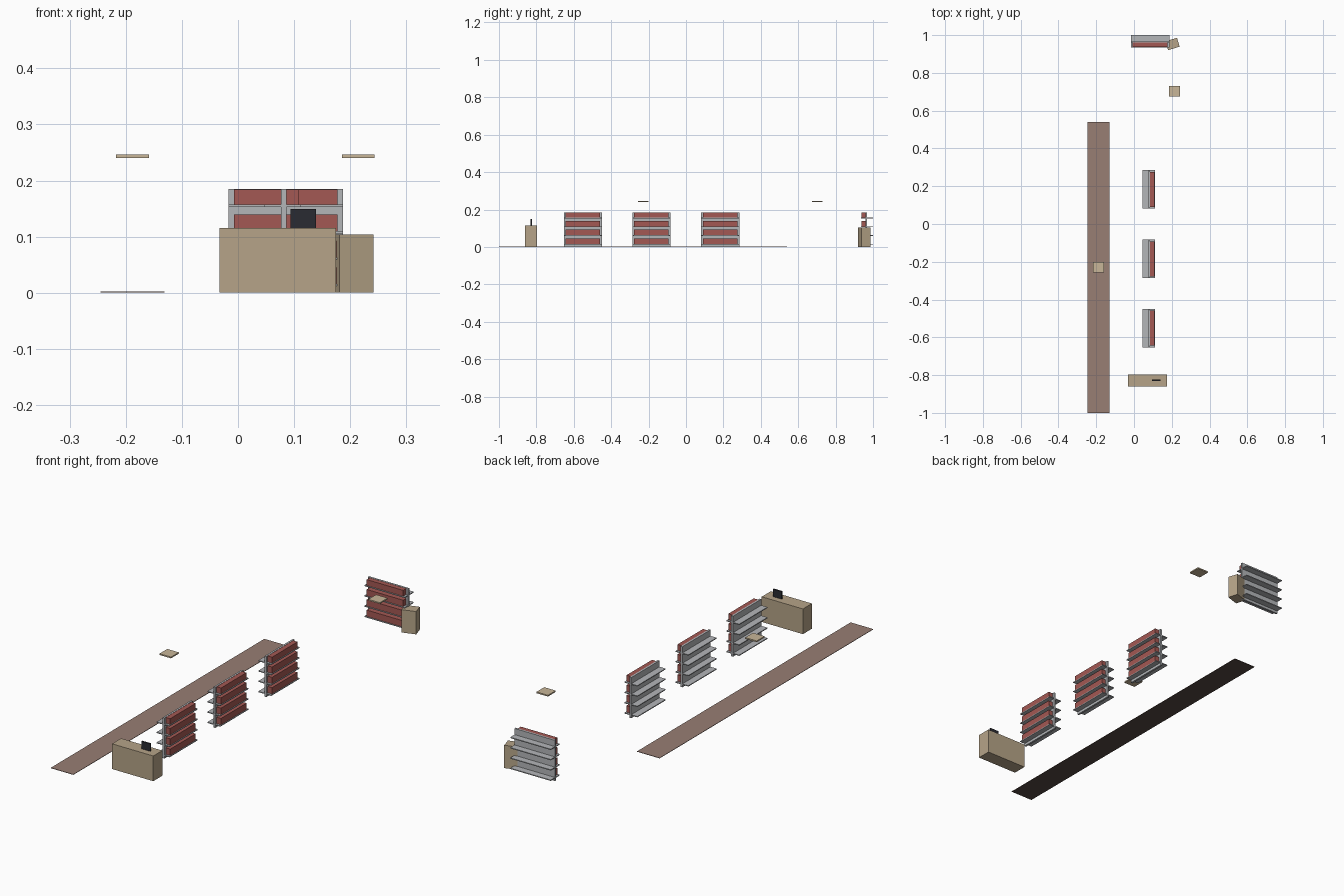
import bpy, bmesh, math
from mathutils import Matrix, Vector

cube = bpy.data.objects.get("Cube")
if cube:
    bpy.data.objects.remove(cube, do_unlink=True)


def linear(c):
    c /= 255
    return c / 12.92 if c <= 0.04045 else ((c + 0.055) / 1.055) ** 2.4


def material(name, *rgb):
    mat = bpy.data.materials.new(name)
    mat.use_nodes = True
    colour = [linear(c) for c in rgb] + [1]
    mat.diffuse_color = colour
    mat.node_tree.nodes["Principled BSDF"].inputs["Base Color"].default_value = colour
    return mat


tan = material("tan wood", 182, 164, 136)
pale_tan = material("pale tan", 200, 182, 152)
grey = material("shelf grey", 180, 182, 185)
red = material("goods red", 164, 88, 83)
brown = material("carpet brown", 152, 126, 116)
underside = material("dark underlay", 85, 72, 66)
black = material("screen black", 42, 43, 50)


def boxes(name, mat, spans, matrix=Matrix()):
    """One object made of boxes, each given as x, y and z spans."""
    bm = bmesh.new()
    for span in spans:
        centre = Vector([(a + b) / 2 for a, b in span])
        size = Vector([b - a for a, b in span])
        bmesh.ops.create_cube(bm, size=1, matrix=Matrix.Translation(centre) @ Matrix.Diagonal(size).to_4x4())
    mesh = bpy.data.meshes.new(name)
    bm.to_mesh(mesh)
    bm.free()
    mesh.materials.append(mat)
    obj = bpy.data.objects.new(name, mesh)
    obj.matrix_world = matrix
    bpy.context.collection.objects.link(obj)
    return obj


def shelf_unit(name, x, y, turn):
    """Shelf unit facing -y, with its front board edge at local y = 0."""
    place = Matrix.Translation((x, y, 0)) @ Matrix.Rotation(turn, 4, "Z")
    half, goods_half = 0.102, 0.092
    levels = [0.016 + 0.047 * i for i in range(4)]
    boxes(name + "_back_panel", grey, [((-half, half), (0.025, 0.034), (0, 0.185))], place)
    boxes(name + "_boards", grey,
          [((-half, half), (0, 0.065), (z - 0.004, z)) for z in levels], place)
    boxes(name + "_goods", red,
          [((-goods_half, goods_half), (0.003, 0.025), (z, z + 0.029)) for z in levels[:3]]
          + [((-goods_half, goods_half), (0.003, 0.025), (levels[3], 0.184))], place)


# Aisle shelves face +x, the end shelf faces the front
for label, y in (("front", -0.551), ("middle", -0.185), ("rear", 0.183)):
    shelf_unit(label + "_aisle_shelf", 0.111, y, math.pi / 2)
shelf_unit("end_shelf", 0.085, 0.935, 0)

# Carpet with a dark underside
carpet = boxes("carpet", brown, [((-0.245, -0.131), (-1, 0.54), (0, 0.002))])
carpet.data.materials.append(underside)
for face in carpet.data.polygons:
    face.material_index = int(face.normal.z < -0.5)

# Counter and its screen
boxes("counter", tan, [((-0.033, 0.175), (-0.861, -0.796), (0, 0.115))])
boxes("screen", black, [((0.094, 0.139), (-0.831, -0.824), (0.115, 0.149))])

# Turned cabinet beside the end shelf
cabinet_place = Matrix.Translation((0.204, 0.953, 0)) @ Matrix.Rotation(math.radians(17), 4, "Z")
boxes("corner_cabinet", tan, [((-0.032, 0.032), (-0.0245, 0.0245), (0, 0.104))], cabinet_place)

# Hanging ceiling panels
for label, x, y in (("right", -0.188, -0.228), ("left", 0.214, 0.703)):
    boxes(label + "_ceiling_panel", pale_tan,
          [((x - 0.029, x + 0.029), (y - 0.028, y + 0.028), (0.24, 0.246))])
